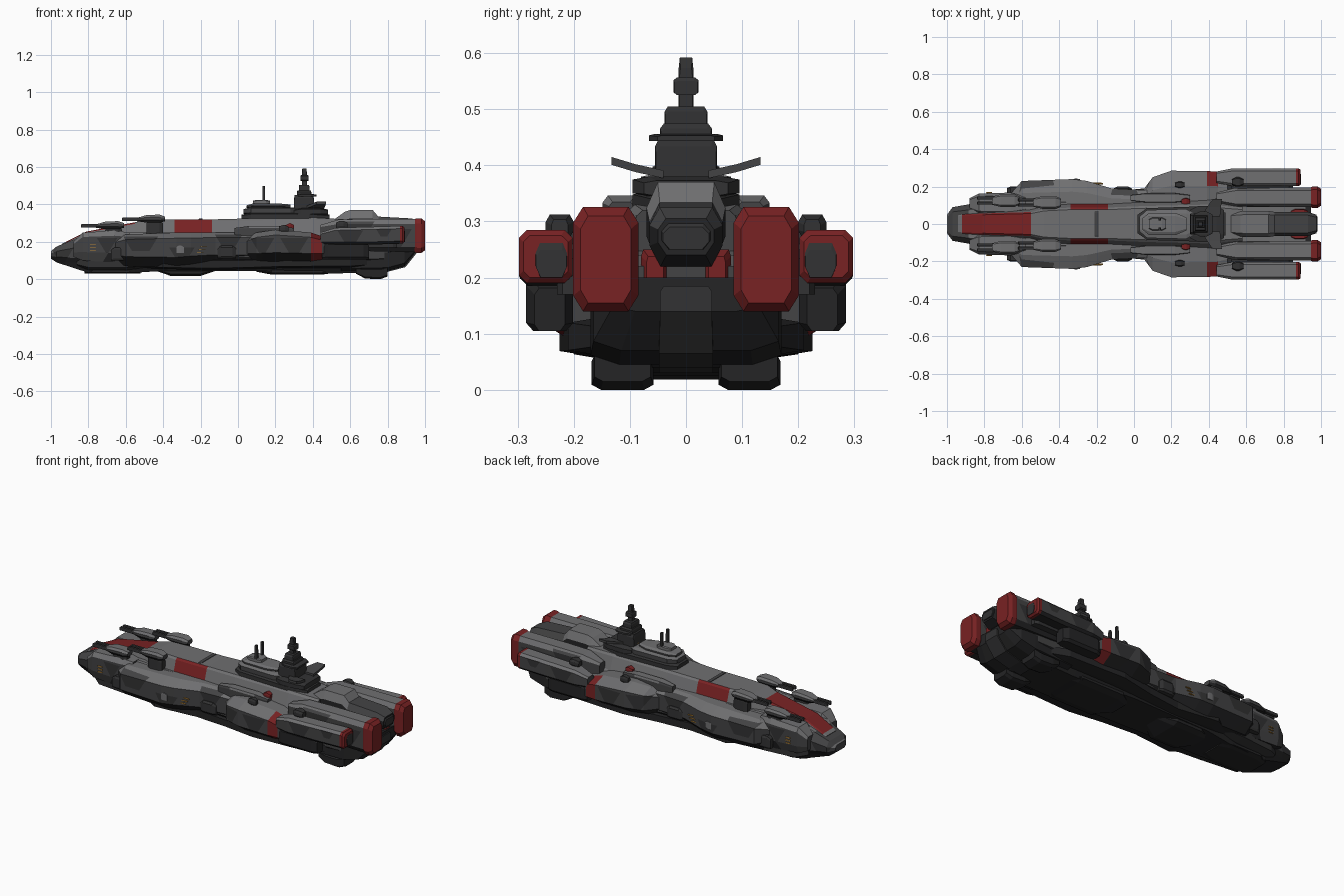
import bpy, bmesh
from mathutils import Vector

cube = bpy.data.objects.get("Cube")
if cube:
    bpy.data.objects.remove(cube, do_unlink=True)

COLOURS = {
    "light_grey": (.16, .16, .165),
    "mid_grey": (.056, .056, .058),
    "dark_grey": (.032, .032, .033),
    "black": (.018, .018, .019),
    "red": (.19, .016, .017),
    "amber": (.5, .25, .04),
}
NAMES = list(COLOURS)
MATERIALS = []
for label, rgb in COLOURS.items():
    m = bpy.data.materials.new(label)
    m.use_nodes = True
    m.diffuse_color = (*rgb, 1)
    shader = m.node_tree.nodes["Principled BSDF"]
    shader.inputs["Base Color"].default_value = (*rgb, 1)
    shader.inputs["Roughness"].default_value = .8
    MATERIALS.append(m)

# Half cross-sections: (fraction of half width, fraction of height)
HULL = [(.7, 0), (1, .35), (1, .7), (.72, 1)]
BULGE = [(.74, 0), (1, .3), (1, .84), (.72, 1)]
SPINE = [(1, 0), (1, .2), (.8, .9), (.7, 1)]
POD = [(.7, 0), (1, .15), (1, .85), (.7, 1)]
BOX = [(1, 0), (1, .8), (.85, 1)]


def armour(low):
    """Pale decks, grey flanks, dark underside."""
    def rule(c, n):
        if n.z > .3:
            return "light_grey"
        return "black" if c.z < low or n.z < -.3 else "mid_grey"
    return rule


def loft(name, profile, stations, colour, y=0, patches=()):
    """Skin the profile through (x, half width, bottom, top) stations."""
    for side in ((1, -1) if y else (1,)):
        bm = bmesh.new()
        rings = []
        for x, w, low, high in stations:
            half = [(w * a, low + (high - low) * b) for a, b in profile]
            loop = half + [(-a, b) for a, b in reversed(half)]
            rings.append([bm.verts.new((x, side * y + a, b)) for a, b in loop])
        for r, s in zip(rings, rings[1:]):
            for i in range(len(r)):
                j = (i + 1) % len(r)
                bm.faces.new((r[i], r[j], s[j], s[i]))
        bm.faces.new(rings[0])
        bm.faces.new(rings[-1])
        # Camouflage outlines are cut into the skin
        for px, pz, hx, hz in patches:
            for co, no in (((px - hx, 0, pz), (1, 0, .6)), ((px + hx, 0, pz), (1, 0, -.6)),
                           ((0, 0, pz - hz), (0, 0, 1)), ((0, 0, pz + hz), (0, 0, 1))):
                bmesh.ops.bisect_plane(bm, geom=bm.verts[:] + bm.edges[:] + bm.faces[:],
                                       plane_co=co, plane_no=Vector(no).normalized())
        bmesh.ops.recalc_face_normals(bm, faces=bm.faces[:])
        for f in bm.faces:
            c, n = f.calc_center_median(), f.normal
            pick = colour(c, n) if callable(colour) else colour
            for px, pz, hx, hz in patches:
                dz = c.z - pz
                if pick != "red" and abs(dz) < hz and -hx - .6 * dz < c.x - px < hx + .6 * dz:
                    pick = NAMES[min(NAMES.index(pick) + 1, 3)]
            f.material_index = NAMES.index(pick)
        prefix = ("left_" if side > 0 else "right_") if y else ""
        mesh = bpy.data.meshes.new(prefix + name)
        bm.to_mesh(mesh)
        bm.free()
        for m in MATERIALS:
            mesh.materials.append(m)
        bpy.context.collection.objects.link(bpy.data.objects.new(prefix + name, mesh))


def block(name, start, end, w, low, high, colour, y=0, profile=BOX, taper=.02):
    """A short chamfered block with tapered ends."""
    t, d = taper, (high - low) * .2
    tip = max(w - t / 2, w * .6)
    loft(name, profile, [(start, tip, low, high - d), (start + t, w, low, high),
                         (end - t, w, low, high), (end, tip, low, high - d)], colour, y)


def spine_rule(c, n):
    if c.x < -.55 and n.z > .6:
        return "red" if c.x > -.92 else "light_grey"
    if -.34 < c.x < -.14 and .2 < n.z < .8 and c.z < .315:
        return "red"
    return "light_grey" if n.z > .15 else "mid_grey"


# Main hull and jutting bow
loft("main_hull", HULL, [(-1, .05, .11, .15), (-.97, .09, .09, .175), (-.8, .12, .035, .245),
     (-.55, .14, .035, .25), (-.4, .16, .045, .25), (.1, .18, .045, .25), (.5, .17, .03, .25),
     (.78, .17, .04, .24), (.92, .15, .14, .22)], armour(.13), patches=[(-.94, .15, .05, .06)])
loft("bow_cheek", BULGE, [(-.88, .03, .12, .2), (-.83, .055, .1, .25), (-.66, .06, .09, .26),
     (-.58, .04, .1, .25)], armour(.12), y=.108, patches=[(-.7, .18, .03, .04)])
loft("bow_flank", POD, [(-.86, .1, .07, .13), (-.8, .14, .05, .14), (-.6, .16, .05, .14),
     (-.5, .15, .06, .13)], "dark_grey")

# Raised central spine with painted stripes
loft("deck_spine", SPINE, [(-.94, .06, .15, .19), (-.92, .064, .15, .2), (-.81, .07, .2, .255),
     (-.55, .08, .22, .305), (-.48, .1, .22, .32), (-.34, .11, .22, .32), (-.14, .11, .22, .32),
     (.05, .12, .22, .325), (.4, .13, .22, .33), (.58, .11, .22, .32)], spine_rule)


# Side bulges, the aft pair banded with red
def banded(c, n):
    if .39 < c.x < .45 and abs(c.y) > .2:
        return "red"
    return armour(.12)(c, n)


loft("forward_sponson", BULGE, [(-.67, .15, .1, .21), (-.6, .23, .07, .24), (-.33, .24, .06, .25),
     (-.25, .23, .07, .25), (-.12, .19, .08, .25), (.08, .18, .08, .25)], armour(.11),
     patches=[(-.52, .19, .07, .04), (-.3, .14, .05, .03), (-.05, .2, .05, .04)])
loft("aft_sponson", BULGE, [(.04, .17, .1, .22), (.1, .25, .09, .25), (.2, .285, .09, .265),
     (.39, .283, .09, .25), (.45, .28, .1, .23), (.54, .24, .1, .22)], banded,
     patches=[(.13, .18, .04, .04), (.3, .18, .05, .04)])
loft("belly_flank", POD, [(-.5, .14, .06, .11), (-.4, .2, .055, .11), (-.15, .17, .05, .11),
     (.05, .19, .055, .11), (.25, .225, .06, .12), (.6, .21, .06, .13), (.7, .16, .07, .12)], "black")
block("waist_pod", -.11, -.01, .03, .11, .18, "dark_grey", y=.17, profile=POD)
block("flank_intake", -.68, -.56, .02, .1, .17, "dark_grey", y=.18, profile=POD)
block("flank_roundel", -.33, -.29, .004, .14, .18, "light_grey", y=.238, taper=.012)
block("shoulder_rail", -.02, .3, .025, .23, .285, armour(.1), y=.14, taper=.08)

# Keel pads
loft("forward_keel", POD, [(-.44, .06, .045, .09), (-.36, .11, .018, .09), (-.2, .11, .018, .09),
     (-.12, .06, .045, .09)], "black")
loft("midship_keel", POD, [(.1, .07, .04, .09), (.18, .13, .025, .09), (.45, .13, .025, .09),
     (.55, .1, .04, .09)], "black")
block("bow_keel", -.82, -.52, .1, .03, .08, "black", profile=POD, taper=.06)
loft("stern_keel", POD, [(.63, .045, .03, .06), (.68, .055, .004, .06), (.76, .055, 0, .06),
     (.8, .05, .015, .07)], "black", y=.113)


# Engine nacelles with red rims
def nacelle_rule(limit):
    base = armour(.17)
    return lambda c, n: "red" if c.x > limit else base(c, n)


loft("inner_nacelle", POD, [(.44, .025, .22, .29), (.54, .05, .16, .32), (.7, .052, .15, .322),
     (.945, .052, .145, .322), (.955, .058, .14, .326), (.98, .058, .14, .326),
     (1, .045, .155, .31)], nacelle_rule(.945), y=.143,
     patches=[(.64, .26, .06, .05), (.86, .22, .04, .05)])
loft("outer_nacelle", POD, [(.44, .03, .19, .25), (.52, .046, .185, .275), (.7, .046, .185, .28),
     (.865, .048, .19, .285), (.88, .048, .19, .285), (.89, .04, .2, .275)],
     nacelle_rule(.865), y=.25, patches=[(.6, .23, .05, .03), (.78, .25, .03, .02)])
block("nacelle_scar", .87, .893, .028, .2, .262, "dark_grey", y=.24, profile=HULL, taper=.002)
block("nacelle_pylon", .5, .85, .03, .17, .25, "dark_grey", y=.2)
block("nacelle_mount", .45, .7, .042, .105, .2, "black", y=.243, profile=POD, taper=.03)

# Stern block, rising stern and central engine
loft("stern_block", HULL, [(.5, .06, .22, .31), (.57, .068, .22, .36), (.6, .07, .22, .37),
     (.72, .07, .22, .37), (.75, .065, .22, .335), (.93, .065, .22, .325), (.975, .05, .24, .305)],
     lambda c, n: "light_grey" if n.z > .3 and c.x < .75 else "mid_grey" if n.z > .3 else "black")
block("engine_bell", .95, .98, .045, .25, .3, "dark_grey", profile=HULL, taper=.008)
block("engine_lining", .84, .93, .025, .19, .25, "red", y=.055)
loft("stern_hull", POD, [(.55, .16, .04, .15), (.8, .17, .045, .16), (.89, .165, .07, .18),
     (.945, .13, .14, .2)], "black")
loft("stern_ramp", BOX, [(.72, .048, .03, .15), (.8, .048, .04, .16), (.895, .048, .065, .17),
     (.955, .046, .14, .185)], "dark_grey")

# Tiered bridge
loft("bridge_base", POD, [(.02, .05, .31, .345), (.07, .085, .31, .355), (.38, .095, .31, .355),
     (.49, .06, .31, .345)], "dark_grey")
loft("bridge_deck", POD, [(.03, .04, .35, .375), (.07, .075, .35, .385), (.28, .08, .35, .385),
     (.33, .05, .35, .38)], armour(.1))
loft("bridge_roof", HULL, [(.045, .03, .38, .395), (.08, .058, .38, .405), (.22, .06, .38, .405),
     (.28, .035, .38, .4)], armour(.1))
block("lookout_cabin", .08, .17, .035, .4, .425, "light_grey")
block("aerial", .13, .145, .008, .42, .5, "dark_grey", y=.027, taper=.002)
block("bridge_annex", .3, .48, .095, .345, .38, "dark_grey", profile=POD, taper=.04)
block("annex_ledge", .32, .42, .066, .443, .456, "dark_grey", taper=.03)

# Tall mast, narrowing upward in stages
for stage, (x0, x1, w, low, high, shape) in {
        "foot": (.3, .405, .055, .37, .45, BOX), "body": (.315, .392, .046, .43, .475, BOX),
        "neck": (.325, .382, .038, .46, .505, BOX), "pole": (.341, .368, .013, .5, .592, BOX),
        "collar": (.333, .377, .022, .525, .557, POD)}.items():
    block("mast_" + stage, x0, x1, w, low, high, "dark_grey", profile=shape, taper=.003)

# Swept sensor wings beside the mast
for side, label in ((1, "left"), (-1, "right")):
    bm = bmesh.new()
    rows = [[bm.verts.new((x, side * y, z + t)) for x, t in
             ((a, 0), (b, 0), (b, .014), (a, .014))]
            for y, z, a, b in ((.04, .377, .36, .46), (.09, .388, .39, .465), (.133, .401, .42, .47))]
    for r, s in zip(rows, rows[1:]):
        for i in range(4):
            j = (i + 1) % 4
            bm.faces.new((r[i], r[j], s[j], s[i]))
    bm.faces.new(rows[0])
    bm.faces.new(rows[-1])
    bmesh.ops.recalc_face_normals(bm, faces=bm.faces[:])
    mesh = bpy.data.meshes.new(label + "_sensor_wing")
    bm.to_mesh(mesh)
    bm.free()
    mesh.materials.append(MATERIALS[1])
    bpy.context.collection.objects.link(bpy.data.objects.new(mesh.name, mesh))

# Twin-barrelled gun turrets
for label, x, y, z in (("fore", -.67, .125, .265), ("rear", -.45, .115, .3)):
    block(label + "_turret_base", x - .04, x + .05, .026, z - .06, z + .015, "dark_grey", y=y)
    loft(label + "_turret", HULL, [(x - .09, .022, z + .01, z + .028), (x - .04, .034, z + .003, z + .043),
         (x + .03, .034, z + .003, z + .046), (x + .06, .022, z + .01, z + .035)],
         armour(.1), y=y)
    for pair in (-.014, .014):
        block(label + "_barrel", x - .17, x - .05, .008, z + .012, z + .03, "dark_grey",
              y=y + pair, taper=.004)

# Small point-defence mounts and deck fittings
block("defence_mount", .525, .585, .025, .27, .312, "dark_grey", y=.225, profile=HULL)
block("deck_mount", .22, .27, .018, .25, .29, "dark_grey", y=.21, profile=HULL)
block("deck_beacon", .255, .3, .02, .25, .3, "red", y=.12)
block("deck_hatch", -.21, -.19, .07, .315, .325, "mid_grey", taper=.004)

# Lit window slits
for row in range(3):
    z = .14 + row * .016
    block("flank_window", -.22 + row * .01, -.185 + row * .01, .004, z, z + .004, "amber",
          y=.218 - row * .001, taper=.001)
    block("bow_window", -.79, -.76, .003, z + .01, z + .014, "amber", y=.167, taper=.001)
block("bridge_window", .3, .332, .02, .386, .39, "amber", taper=.001)
